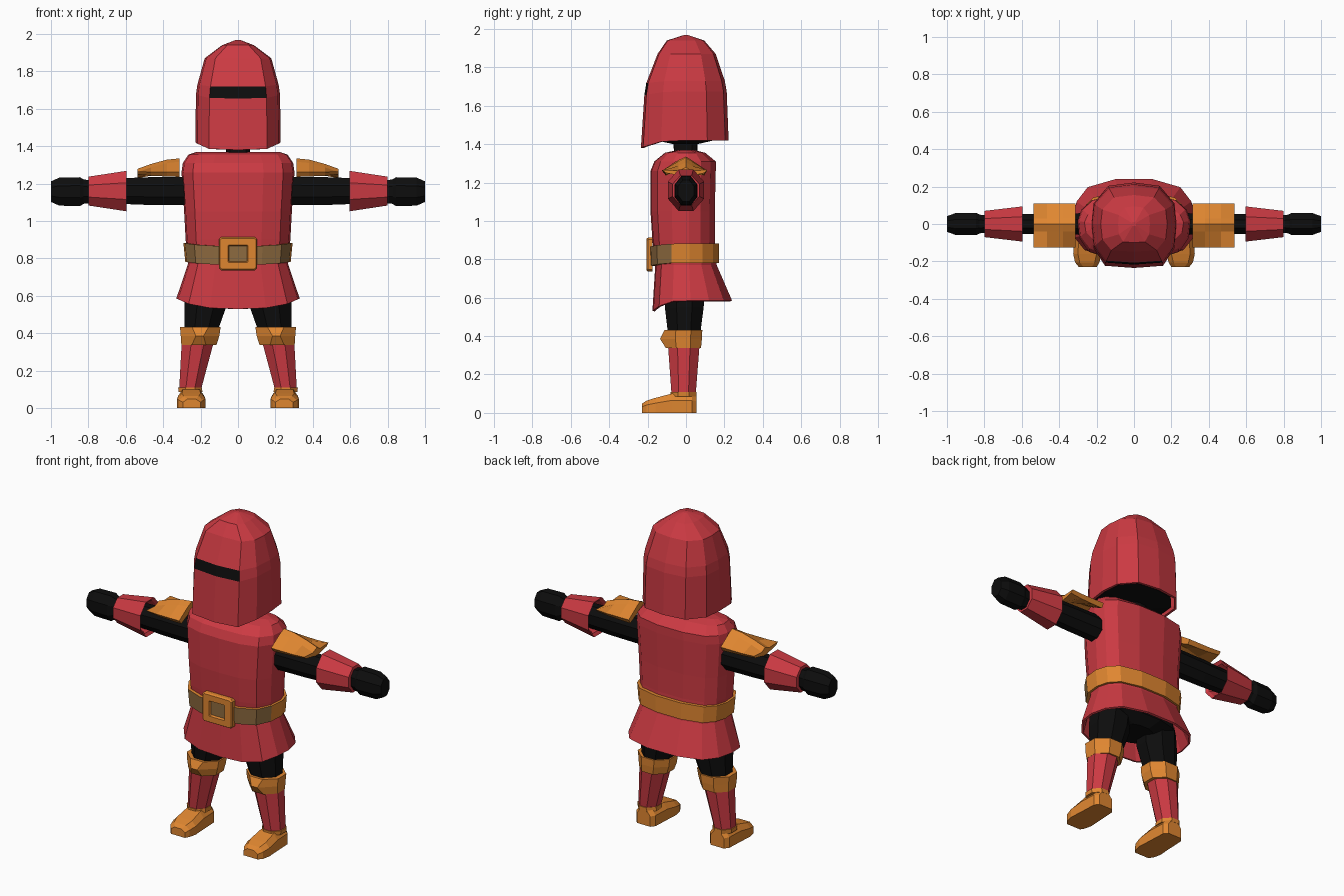
import bpy, bmesh, math
from mathutils import Vector

if "Cube" in bpy.data.objects:
    bpy.data.objects.remove(bpy.data.objects["Cube"])


def colour(name, rgb):
    m = bpy.data.materials.new(name)
    m.diffuse_color = (*rgb, 1)
    m.use_nodes = True
    m.node_tree.nodes["Principled BSDF"].inputs["Base Color"].default_value = m.diffuse_color
    return m


RED = colour("red", (0.60, 0.042, 0.055))
ORANGE = colour("orange", (0.74, 0.24, 0.03))
BLACK = colour("black", (0.004, 0.004, 0.004))
BROWN = colour("brown", (0.27, 0.145, 0.05))


def loft(name, rings, mats, caps=(True, True), wrap=False, rule=None, mirror=False):
    """Skin a list of equal-length rings, with optional end caps and material rule."""
    bm = bmesh.new()
    vs = [[bm.verts.new(p) for p in r] for r in rings]
    n = len(vs[0])
    pairs = list(zip(vs, vs[1:])) + ([(vs[-1], vs[0])] if wrap else [])
    for a, b in pairs:
        for i in range(n):
            j = (i + 1) % n
            bm.faces.new((a[i], a[j], b[j], b[i]))
    if not wrap:
        for flag, r in zip(caps, (vs[0], vs[-1])):
            if flag:
                bm.faces.new(r)
    bmesh.ops.recalc_face_normals(bm, faces=bm.faces)
    if rule:
        bm.normal_update()
        for f in bm.faces:
            f.material_index = rule(f)
    me = bpy.data.meshes.new(name)
    bm.to_mesh(me)
    bm.free()
    ob = bpy.data.objects.new(name, me)
    bpy.context.collection.objects.link(ob)
    for m in mats:
        me.materials.append(m)
    if mirror:
        ob.modifiers.new("mirror", 'MIRROR').use_mirror_merge = False
    return ob


def body_ring(half, z, sx, front, back, dip=0.0):
    """Symmetric horizontal ring from a unit half outline; dip lowers the front."""
    pts = half + [(-x, y) for x, y in half[-2:0:-1]]
    return [Vector((x * sx, y * (front if y < 0 else back),
                    z - dip * max(0, -y) ** 3)) for x, y in pts]


def box_ring(x0, x1, y0, y1, z, c=0.3):
    """Horizontal chamfered rectangle."""
    cx, cy = (x1 - x0) * c, (y1 - y0) * c
    return [Vector((x, y, z)) for x, y in (
        (x0 + cx, y0), (x1 - cx, y0), (x1, y0 + cy), (x1, y1 - cy),
        (x1 - cx, y1), (x0 + cx, y1), (x0, y1 - cy), (x0, y0 + cy))]


def arm_ring(x, ry, rz, z=1.16):
    """Octagon around the arm axis."""
    return [Vector((x, ry * math.cos(a) / 0.924, z + rz * math.sin(a) / 0.924))
            for a in [math.pi / 8 + k * math.pi / 4 for k in range(8)]]


def solidify(ob, t):
    m = ob.modifiers.new("thickness", 'SOLIDIFY')
    m.thickness, m.offset = t, -1


# Helmet: open shell with a black eye slit
HEAD = [(0, -1), (0.68, -0.95), (0.95, -0.55), (1, 0), (0.95, 0.5), (0.6, 0.92), (0, 1)]
rings = [body_ring(HEAD, *v) for v in (
    (1.42, 0.228, 0.235, 0.222, 0.04), (1.675, 0.225, 0.217, 0.212, 0.02),
    (1.73, 0.217, 0.207, 0.202, 0.012), (1.87, 0.178, 0.148, 0.155),
    (1.94, 0.085, 0.10, 0.095), (1.968, 0.012, 0.012, 0.012))]


def slit(f):
    c = f.calc_center_median()
    return int(1.66 < c.z < 1.73 and c.y < -0.1 and abs(c.x) < 0.1)


solidify(loft("helmet", rings, [RED, BLACK], caps=(False, True), rule=slit), 0.015)

# Head and neck
loft("head", [body_ring(HEAD, *v) for v in (
    (1.30, 0.06, 0.06, 0.06), (1.40, 0.065, 0.065, 0.06), (1.43, 0.20, 0.205, 0.19),
    (1.62, 0.19, 0.18, 0.18))], [BLACK])

# Tunic with flared skirt
BODY = [(0, -1), (0.45, -0.97), (0.8, -0.8), (0.97, -0.4), (1, 0.1),
        (0.93, 0.5), (0.75, 0.82), (0.3, 1), (0, 1)]
tunic = loft("tunic", [body_ring(BODY, *v) for v in (
    (0.585, 0.33, 0.175, 0.24, 0.055), (0.77, 0.268, 0.16, 0.16),
    (0.90, 0.28, 0.175, 0.15), (1.05, 0.288, 0.185, 0.15), (1.26, 0.302, 0.185, 0.155),
    (1.31, 0.295, 0.165, 0.155), (1.355, 0.265, 0.11, 0.10), (1.37, 0.22, 0.04, 0.04))],
    [RED], caps=(False, True))
solidify(tunic, 0.012)

# Hips inside the skirt
loft("hips", [body_ring(BODY, *v) for v in (
    (0.59, 0.10, 0.10, 0.09), (0.64, 0.25, 0.14, 0.14), (0.76, 0.24, 0.13, 0.13))], [BLACK])

# Belt
loft("belt", [body_ring(BODY, *v) for v in (
    (0.782, 0.282, 0.186, 0.172, 0.016), (0.882, 0.292, 0.19, 0.172, 0.016),
    (0.882, 0.268, 0.17, 0.15, 0.016), (0.782, 0.255, 0.15, 0.14, 0.016))],
    [ORANGE, BROWN], wrap=True, rule=lambda f: int(f.normal.y < -0.5))


# Buckle: square frame with a brown plate
def square(r, y, c):
    q = [(-r, -r + c), (-r + c, -r), (r - c, -r), (r, -r + c),
         (r, r - c), (r - c, r), (-r + c, r), (-r, r - c)]
    return [Vector((x, y, 0.825 + z * 0.87)) for x, z in q]


loft("buckle_frame", [square(0.102, -0.175, 0.012), square(0.102, -0.197, 0.012),
                      square(0.095, -0.206, 0.01), square(0.054, -0.206, 0.004),
                      square(0.046, -0.192, 0.004), square(0.046, -0.175, 0.004)],
     [ORANGE], wrap=True)
loft("buckle_plate", [square(0.05, -0.186, 0.004), square(0.05, -0.194, 0.004)], [BROWN])

# Arms, cuffs and hands
loft("arm", [arm_ring(0.26, 0.058, 0.076), arm_ring(0.48, 0.055, 0.074),
             arm_ring(0.72, 0.05, 0.065)], [BLACK], mirror=True)
loft("cuff", [arm_ring(0.597, 0.094, 0.108), arm_ring(0.80, 0.07, 0.077),
              arm_ring(0.80, 0.045, 0.05), arm_ring(0.70, 0.05, 0.06),
              arm_ring(0.61, 0.08, 0.09)], [RED], wrap=True, mirror=True)
loft("hand", [arm_ring(0.78, 0.045, 0.06, 1.157), arm_ring(0.825, 0.05, 0.065, 1.157),
              arm_ring(0.845, 0.06, 0.077, 1.157), arm_ring(0.955, 0.058, 0.075, 1.157),
              arm_ring(1.0, 0.042, 0.055, 1.157)], [BLACK], mirror=True)


# Shoulder guards: thin ridged roofs
def roof(x, ridge, edge, base):
    return [Vector((x, y, z)) for y, z in (
        (-0.125, edge), (-0.04, ridge - 0.018), (0, ridge), (0.03, ridge - 0.018), (0.11, edge),
        (0.095, base), (0, ridge - 0.05), (-0.105, base))]


loft("shoulder_guard", [roof(0.312, 1.335, 1.262, 1.236), roof(0.38, 1.328, 1.262, 1.238),
                        roof(0.465, 1.305, 1.262, 1.242), roof(0.537, 1.279, 1.266, 1.25)],
     [ORANGE], mirror=True)

# Legs
loft("thigh", [box_ring(0.055, 0.275, -0.115, 0.10, 0.66), box_ring(0.06, 0.287, -0.11, 0.092, 0.55),
               box_ring(0.12, 0.285, -0.09, 0.07, 0.38)], [BLACK], mirror=True)
loft("shin", [box_ring(0.125, 0.300, -0.095, 0.072, 0.37),
              box_ring(0.20, 0.315, -0.075, 0.05, 0.09)], [RED], mirror=True)

# Knee guards with a forward point
mid = box_ring(0.10, 0.306, -0.115, 0.083, 0.385)
for p in mid[:2]:
    p.y, p.x = -0.135, 0.205 + (p.x - 0.203) * 0.5
loft("knee_guard", [box_ring(0.115, 0.303, -0.105, 0.078, 0.338), mid,
                    box_ring(0.093, 0.31, -0.112, 0.085, 0.432)], [ORANGE], mirror=True)


# Boots: vertical sections from heel to toe
def boot_ring(y, x0, x1, h, bevel=0.025):
    return [Vector((x, y, z)) for x, z in (
        (x0, 0), (x1, 0), (x1, h * 0.65), (x1 - bevel, h), (x0 + bevel, h), (x0, h * 0.65))]


loft("boot", [boot_ring(0.055, 0.205, 0.295, 0.095), boot_ring(0.03, 0.185, 0.315, 0.10),
              boot_ring(-0.075, 0.18, 0.32, 0.10), boot_ring(-0.16, 0.175, 0.325, 0.078),
              boot_ring(-0.205, 0.185, 0.315, 0.064), boot_ring(-0.23, 0.20, 0.295, 0.048)],
     [ORANGE], mirror=True)
loft("boot_cuff", [box_ring(0.19, 0.318, -0.082, 0.056, 0.085),
                   box_ring(0.193, 0.32, -0.082, 0.056, 0.11)], [ORANGE], mirror=True)
